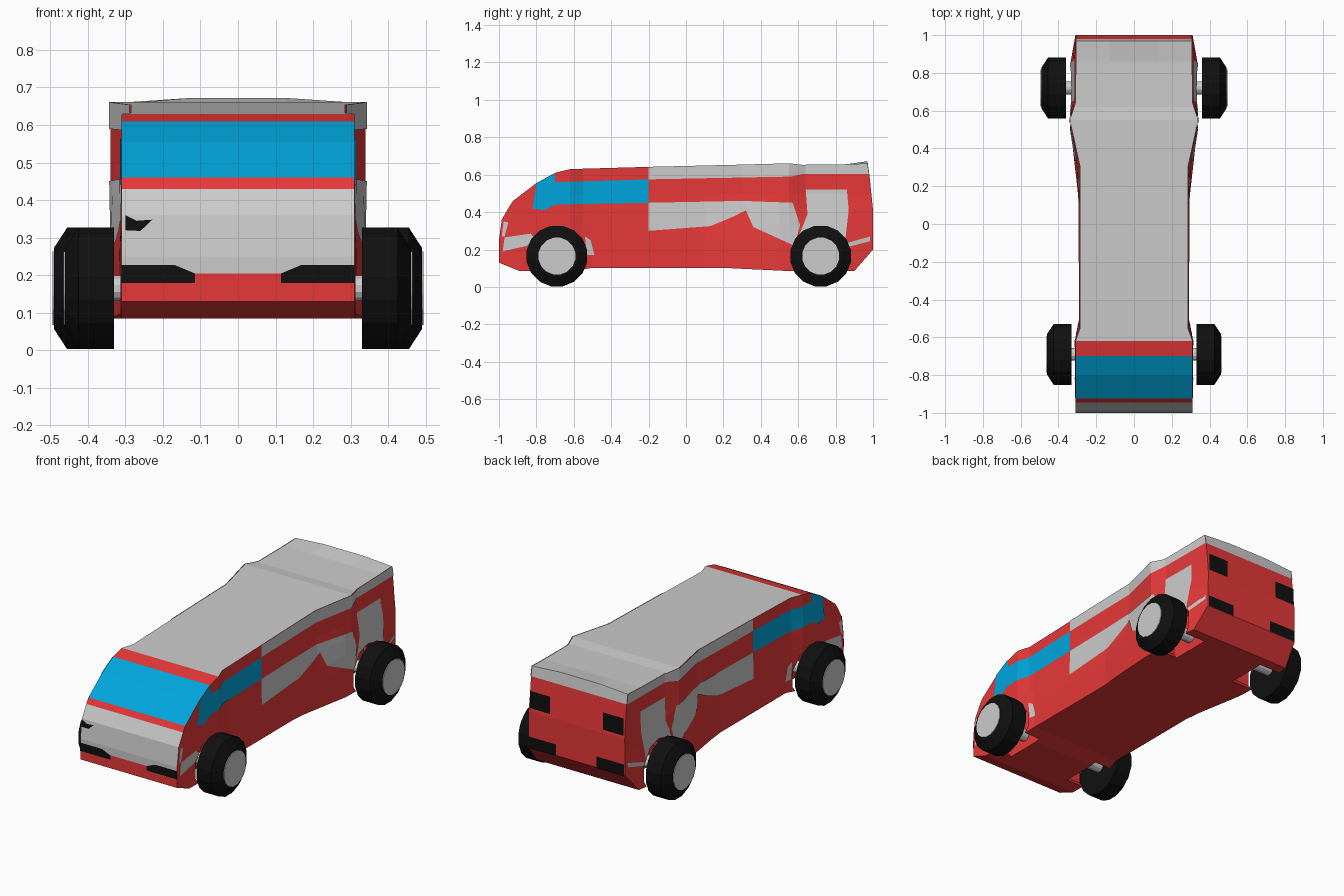
import bpy, bmesh, math
from mathutils import Matrix

if "Cube" in bpy.data.objects:
    bpy.data.objects.remove(bpy.data.objects["Cube"])


def mat(name, rgb):
    m = bpy.data.materials.new(name)
    m.diffuse_color = (*rgb, 1)
    m.use_nodes = True
    m.node_tree.nodes["Principled BSDF"].inputs["Base Color"].default_value = m.diffuse_color
    return m


RED = mat("red_paint", (0.8, 0.04, 0.04))
GREY = mat("grey_paint", (0.6, 0.6, 0.6))
BLUE = mat("blue_glass", (0.0, 0.38, 0.72))
BLACK = mat("black_rubber", (0.005, 0.005, 0.005))


def finish(name, bm, mats):
    me = bpy.data.meshes.new(name)
    bm.to_mesh(me)
    bm.free()
    for m in mats:
        me.materials.append(m)
    ob = bpy.data.objects.new(name, me)
    bpy.context.collection.objects.link(ob)
    return ob


# Half-width of the body along y, at roof height and at sill height
TOP = [(-1, .31), (-.62, .31), (-.55, .285), (.3, .285), (.55, .34), (.64, .31), (1.1, .305)]
LOW = [(-1, .31), (-.62, .315), (-.5, .29), (.1, .29), (.5, .335), (.86, .335), (1.0, .31), (1.1, .31)]


def lerp(table, y):
    for (a, p), (b, q) in zip(table, table[1:]):
        if y <= b:
            return p + (q - p) * max(0, (y - a) / (b - a))
    return table[-1][1]


def half_width(y, z):
    t = min(1, max(0, (z - .25) / .25))
    return lerp(LOW, y) * (1 - t) + lerp(TOP, y) * t


def slice_bm(bm, xs=()):
    planes = [((0, y, 0), (0, 1, 0)) for y in sorted({p[0] for p in TOP + LOW})]
    planes += [((0, 0, z), (0, 0, 1)) for z in (.25, .33, .42, .5)]
    planes += [((x, 0, 0), (1, 0, 0)) for x in xs]
    for co, no in planes:
        bmesh.ops.bisect_plane(bm, geom=bm.verts[:] + bm.edges[:] + bm.faces[:],
                               dist=1e-4, plane_co=co, plane_no=no)


def side_panel(name, pts, m):
    """Painted sheet following both body sides; pts are (y, z)."""
    bm = bmesh.new()
    for x in (-1, 1):
        bm.faces.new([bm.verts.new((x, y, z)) for y, z in pts])
    slice_bm(bm)
    for v in bm.verts:
        v.co.x *= half_width(v.co.y, v.co.z) + .004
    bm.normal_update()
    bmesh.ops.reverse_faces(bm, faces=[f for f in bm.faces
                            if f.normal.x * f.calc_center_median().x < 0])
    return finish(name, bm, [m])


def end_plate(name, pts, y, m, sides=(-1, 1)):
    """Flat plate on the nose or tail; pts are (x, z)."""
    bm = bmesh.new()
    for s in sides:
        f = bm.faces.new([bm.verts.new((s * x, y, z)) for x, z in pts])
        f.normal_update()
        if f.normal.y * y < 0:
            f.normal_flip()
    return finish(name, bm, [m])


def tube(name, rings, y, z, m, segs=16):
    """Solid turned about the x axis; rings are (x, radius)."""
    bm = bmesh.new()
    loops = [[bm.verts.new((x, y + r * math.cos(a), z + r * math.sin(a)))
              for a in [2 * math.pi * (i + .5) / segs for i in range(segs)]] for x, r in rings]
    for a, b in zip(loops, loops[1:]):
        for i in range(segs):
            j = (i + 1) % segs
            bm.faces.new((a[i], a[j], b[j], b[i]))
    bm.faces.new(loops[0])
    bm.faces.new(loops[-1])
    bmesh.ops.recalc_face_normals(bm, faces=bm.faces[:])
    return finish(name, bm, [m] if m else [])


# Body shell: side profile extruded across and fitted to the plan widths
profile = [(-.89, .085), (-1, .13), (-1, .18), (-1, .205), (-1, .25), (-.985, .36), (-.945, .43),
           (-.925, .46), (-.8, .555), (-.7, .61), (-.62, .63), (-.2, .642), (.3, .654), (.55, .661),
           (.62, .653), (.85, .656), (.97, .66), (.98, .605), (1, .41), (1, .2), (.9, .085),
           (.55, .085), (.2, .102), (-.5, .102), (-.6, .085)]
bm = bmesh.new()
face = bm.faces.new([bm.verts.new((-1, y, z)) for y, z in profile])
ext = bmesh.ops.extrude_face_region(bm, geom=[face])
bmesh.ops.translate(bm, vec=(2, 0, 0), verts=[e for e in ext["geom"] if isinstance(e, bmesh.types.BMVert)])
bmesh.ops.recalc_face_normals(bm, faces=bm.faces[:])
slice_bm(bm, (-.42, .42))
for f in bm.faces:
    c = f.calc_center_median()
    if abs(f.normal.x) > .7:
        continue
    if c.y > -.62 and c.z > .6:
        f.material_index = 1
    elif c.y < -.6 and .46 < c.z < .61:
        f.material_index = 2
    elif c.y < -.6 and .205 < c.z < .43:
        f.material_index = 1
for v in bm.verts:
    if v.co.y > .96 and v.co.z > .65 and abs(v.co.x) < .5:
        v.co.z += .012
    v.co.x *= half_width(v.co.y, v.co.z)
body = finish("van_body", bm, [RED, GREY, BLUE])

# Wheel arches cut into the body
AXLES = [("front", -.69, .33), ("rear", .72, .36)]
for name, y, x in AXLES:
    for s in (-1, 1):
        cut = tube("arch_cutter", [(s * .2, .15), (s * .5, .15)], y, .165, None, 10)
        cut.hide_render = True
        mod = body.modifiers.new("arch", "BOOLEAN")
        mod.operation, mod.solver, mod.object = "DIFFERENCE", "EXACT", cut
        bpy.context.view_layer.objects.active = body
        bpy.ops.object.modifier_apply(modifier=mod.name)
        bpy.data.objects.remove(cut)

# Wheels, hubs and axles
for name, y, x in AXLES:
    tube(name + "_axle", [(-x - .02, .035), (x + .02, .035)], y, .165, GREY, 12)
    for s, side in ((-1, "left"), (1, "right")):
        tube(f"{name}_{side}_tyre", [(s * x, .165), (s * (x + .095), .165), (s * (x + .13), .11)],
             y, .165, BLACK)
        tube(f"{name}_{side}_hub", [(s * (x + .12), .1), (s * (x + .134), .1)], y, .165, GREY)

# Side glass and painted side bands
side_panel("side_window", [(-.82, .42), (-.8, .553), (-.7, .608), (-.7, .56), (-.2, .575),
                           (-.2, .45), (-.7, .44), (-.76, .41)], BLUE)
side_panel("upper_band", [(-.2, .575), (.56, .59), (.63, .605), (.98, .605), (.97, .66), (.85, .656),
                          (.62, .653), (.55, .661), (.3, .654), (-.2, .642)], GREY)
side_panel("middle_band", [(-.2, .45), (.3, .46), (.57, .45), (.61, .33), (.58, .22), (.36, .32),
                           (.32, .41), (.25, .375), (.13, .325), (-.2, .3)], GREY)
side_panel("rear_quarter", [(.64, .52), (.86, .52), (.87, .41), (.85, .24), (.8, .3), (.72, .318),
                            (.64, .3), (.59, .24), (.65, .39)], GREY)
side_panel("rear_trim", [(.86, .235), (.985, .27), (.985, .245), (.87, .215)], GREY)
side_panel("front_trim", [(-.97, .265), (-.83, .285), (-.81, .26), (-.85, .22), (-.98, .19)], GREY)
side_panel("front_corner_trim", [(-.985, .27), (-.975, .35), (-.95, .345), (-.97, .27)], GREY)
side_panel("arch_trim", [(-.54, .27), (-.51, .25), (-.49, .17), (-.53, .17)], GREY)

# Nose and tail details
end_plate("front_bumper_pad", [(.115, .18), (.115, .205), (.17, .228), (.31, .228), (.31, .18)], -1.002, BLACK)
end_plate("front_lamp", [(-.3, .32), (-.26, .318), (-.228, .348), (-.27, .345), (-.3, .36)], -.997, BLACK, (1,))
end_plate("tail_lamp", [(.17, .43), (.17, .53), (.3, .53), (.3, .43)], 1.001, BLACK)
end_plate("rear_bumper_pad", [(.13, .2), (.13, .265), (.305, .265), (.305, .2)], 1.003, BLACK)
